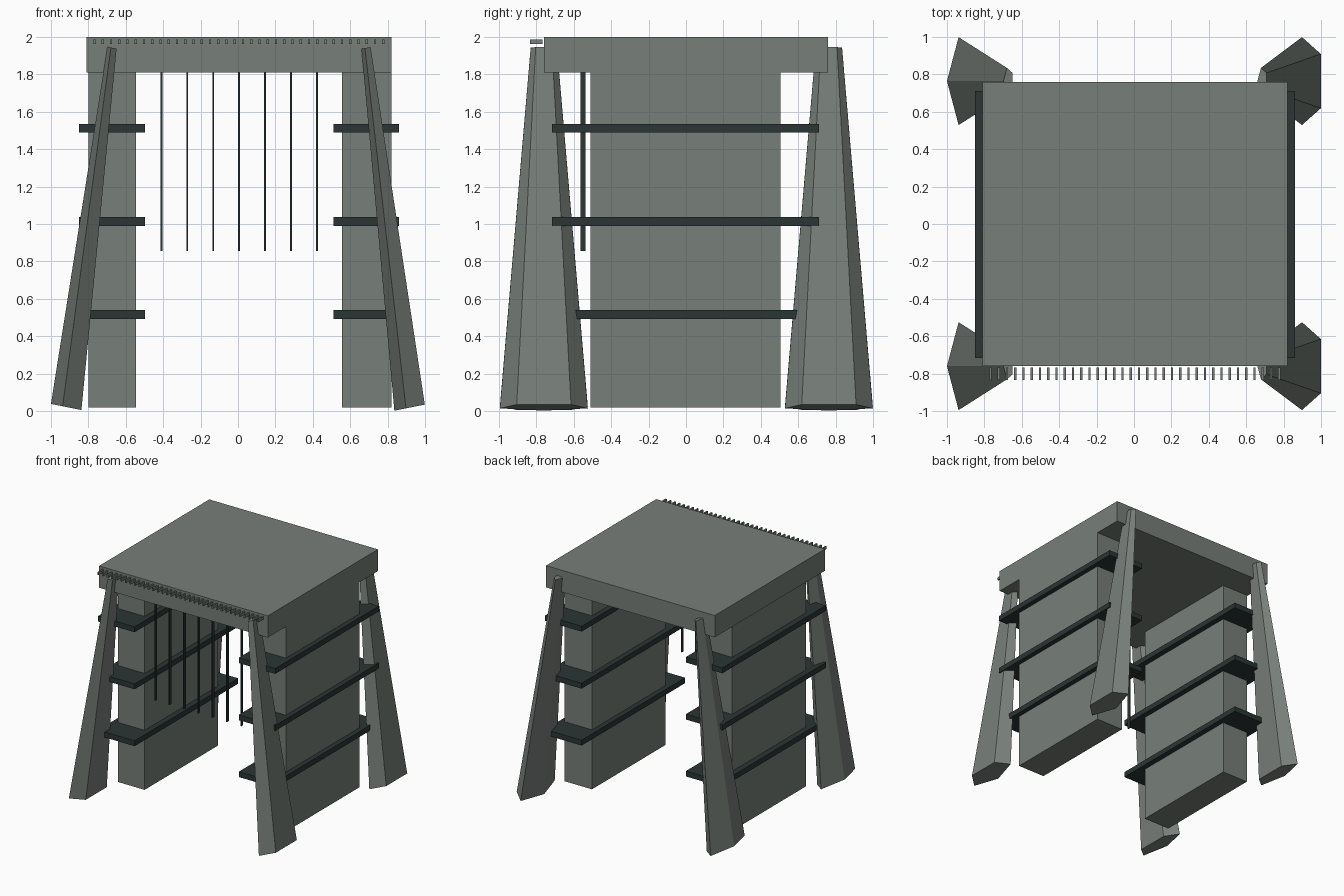
import bpy, bmesh, math

if "Cube" in bpy.data.objects:
    bpy.data.objects.remove(bpy.data.objects["Cube"])


def material(name, rgb):
    m = bpy.data.materials.new(name)
    m.diffuse_color = (*rgb, 1)
    m.use_nodes = True
    m.node_tree.nodes["Principled BSDF"].inputs["Base Color"].default_value = m.diffuse_color
    return m


GREY = material("stone grey", (0.185, 0.21, 0.19))
DARK = material("dark slate", (0.024, 0.035, 0.035))


def finish(name, bm, mat):
    bmesh.ops.recalc_face_normals(bm, faces=bm.faces)
    me = bpy.data.meshes.new(name)
    bm.to_mesh(me)
    bm.free()
    me.materials.append(mat)
    ob = bpy.data.objects.new(name, me)
    bpy.context.collection.objects.link(ob)
    return ob


def add_box(bm, x, y, z):
    verts = bmesh.ops.create_cube(bm, size=1)["verts"]
    for v in verts:
        for i, (a, b) in enumerate((x, y, z)):
            v.co[i] = b if v.co[i] > 0 else a


def boxes(name, mat, items):
    bm = bmesh.new()
    for it in items:
        add_box(bm, *it)
    return finish(name, bm, mat)


# roof slab
boxes("roof_slab", GREY, [((-0.81, 0.82), (-0.76, 0.76), (1.81, 2.0))])

# side walls and the shelves running through them
for side, wall, shelf in (("left", (-0.80, -0.545), (-0.85, -0.497)),
                          ("right", (0.555, 0.82), (0.51, 0.862))):
    boxes(side + "_wall", GREY, [(wall, (-0.51, 0.505), (0.02, 1.81))])
    boxes(side + "_shelves", DARK,
          [(shelf, (-0.717, 0.712), (z, z + 0.047)) for z in (0.493, 0.99, 1.488)])


# tapered five-sided legs, leaning inward
def leg(name, side, y):
    bm = bmesh.new()
    rings = []
    for cx, cz, s in ((0.918, 0.02, 1.0), (0.679, 1.942, 0.3)):
        ring = []
        for k in range(5):
            a = math.pi + k * math.tau / 5
            dx = 0.09 * s * math.cos(a)
            ring.append(bm.verts.new((0.008 + side * cx + dx,
                                      y + 0.247 * s * math.sin(a),
                                      cz + side * 0.2 * dx)))
        rings.append(ring)
    lo, hi = rings
    bm.faces.new(lo)
    bm.faces.new(hi)
    for k in range(5):
        j = (k + 1) % 5
        bm.faces.new((lo[k], lo[j], hi[j], hi[k]))
    finish(name, bm, GREY)


for side, sn in ((-1, "left"), (1, "right")):
    for y, yn in ((-0.76, "front"), (0.764, "back")):
        leg(f"{yn}_{sn}_leg", side, y)

# hanging strips in the front opening
boxes("hanging_strips", DARK,
      [((x - 0.005, x + 0.005), (-0.563, -0.537), (0.855, 1.82))
       for x in (0.006 + 0.1385 * k for k in range(-3, 4))])

# row of small pegs along the front edge of the roof
boxes("roof_pegs", GREY,
      [((x - 0.006, x + 0.006), (-0.835, -0.768), (1.962, 1.986))
       for x in (-0.767 + 0.0441 * k for k in range(36))])
